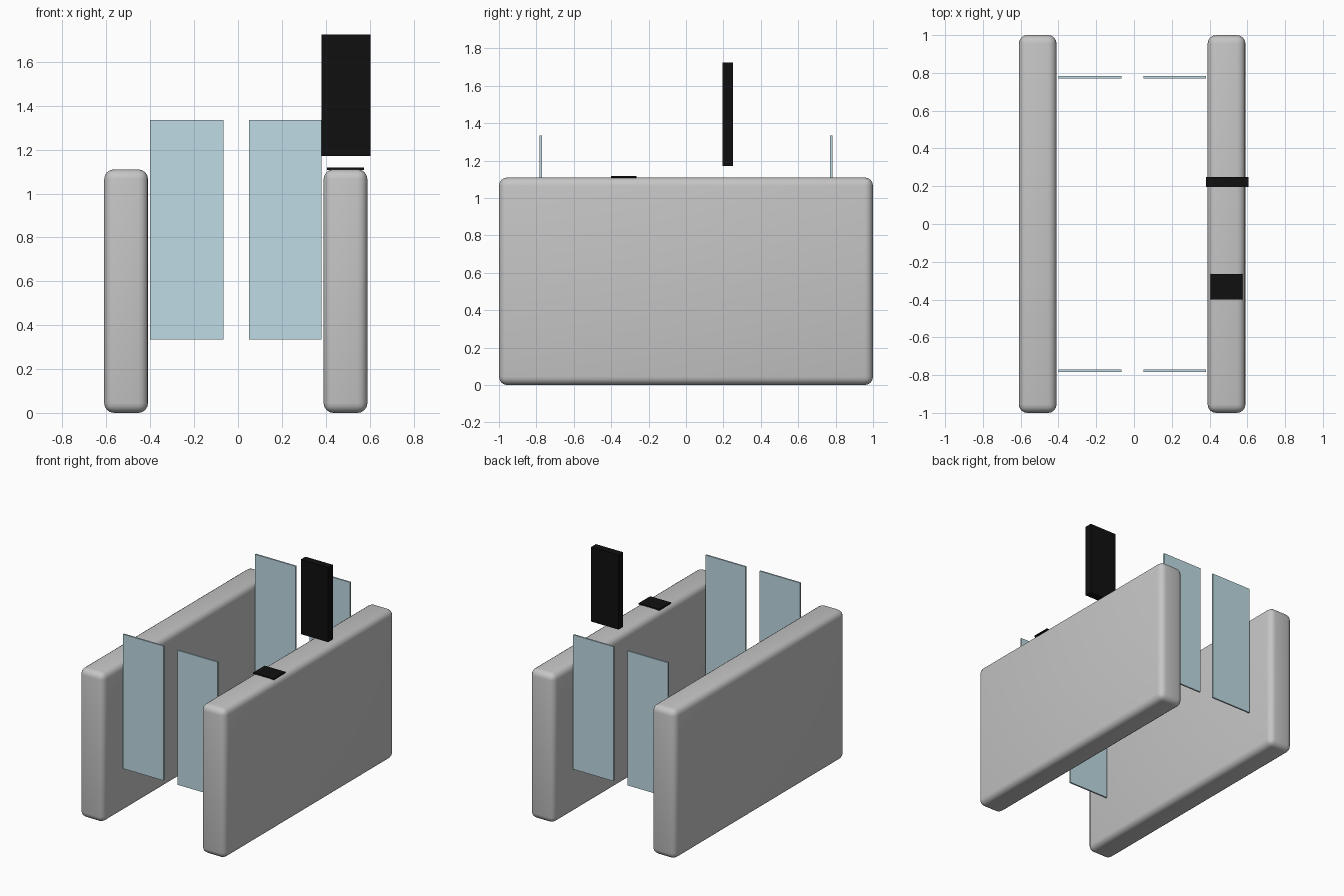
import bpy
import bmesh
import math
from mathutils import Vector

default_cube = bpy.data.objects.get("Cube")
if default_cube:
    bpy.data.objects.remove(default_cube, do_unlink=True)


def make_material(name, colour, roughness):
    mat = bpy.data.materials.new(name)
    mat.use_nodes = True
    mat.diffuse_color = (*colour, 1)
    bsdf = next(n for n in mat.node_tree.nodes if n.type == 'BSDF_PRINCIPLED')
    bsdf.inputs["Base Color"].default_value = (*colour, 1)
    bsdf.inputs["Roughness"].default_value = roughness
    return mat


grey = make_material("housing grey", (0.56, 0.56, 0.56), 0.5)
glass = make_material("pale blue glass", (0.52, 0.71, 0.78), 0.4)
black = make_material("black", (0.005, 0.005, 0.005), 0.5)


def box(name, low, high, mat, bevel=0):
    """Box between two corners, with optionally rounded edges."""
    low, high = Vector(low), Vector(high)
    bm = bmesh.new()
    bmesh.ops.create_cube(bm, size=1)
    bmesh.ops.scale(bm, vec=high - low, verts=bm.verts)
    if bevel:
        bmesh.ops.bevel(bm, geom=bm.edges[:], offset=bevel, segments=4,
                        profile=0.5, affect='EDGES')
    mesh = bpy.data.meshes.new(name)
    bm.to_mesh(mesh)
    bm.free()
    mesh.materials.append(mat)
    obj = bpy.data.objects.new(name, mesh)
    obj.location = (low + high) / 2
    bpy.context.collection.objects.link(obj)
    if bevel:
        bpy.ops.object.select_all(action='DESELECT')
        obj.select_set(True)
        bpy.context.view_layer.objects.active = obj
        bpy.ops.object.shade_smooth_by_angle(angle=math.radians(40))
    return obj


# Two rounded side housings
for side, x in (("right", -0.61), ("left", 0.39)):
    box(side + "_housing", (x, -1, 0), (x + 0.2, 1, 1.11), grey, 0.045)

# Glass gate flaps at both ends of the passage
for end, y in (("front", -0.777), ("back", 0.777)):
    for side, x1, x2 in (("right", -0.4, -0.065), ("left", 0.05, 0.38)):
        box(f"{end}_{side}_glass_flap", (x1, y - 0.006, 0.335),
            (x2, y + 0.006, 1.335), glass)

# Reader pad lying on the left housing
box("reader_pad", (0.405, -0.4, 1.108), (0.575, -0.265, 1.118), black)

# Upright display panel above the left housing
box("display_panel", (0.38, 0.195, 1.17), (0.605, 0.25, 1.725), black)
